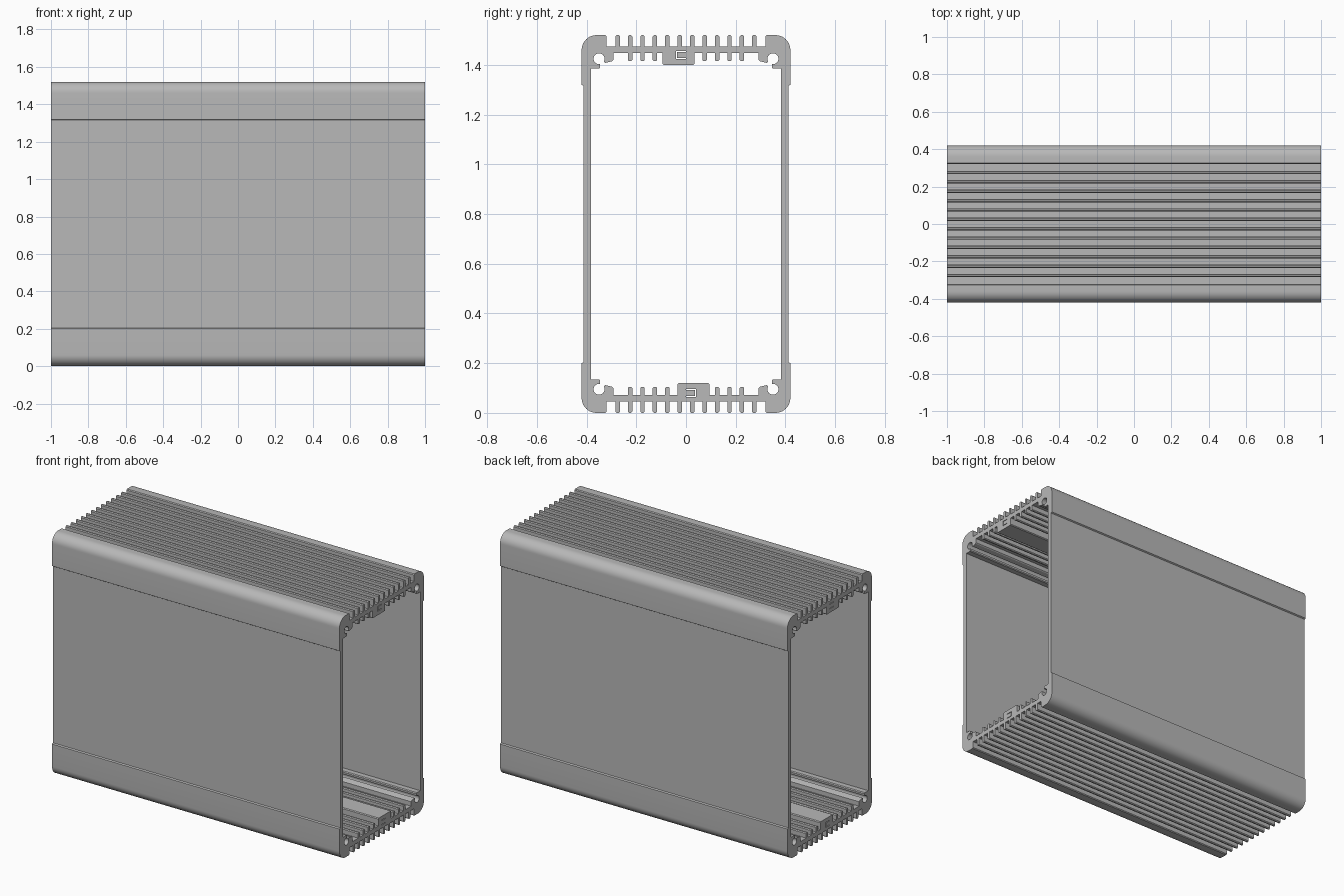
import bpy, bmesh
from math import radians, sin, cos

cube = bpy.data.objects.get("Cube")
if cube:
    bpy.data.objects.remove(cube, do_unlink=True)

HALF_H = 0.76      # half height of the section
PITCH = 0.05       # fin spacing
FIN = 0.009        # half width of a fin
WEB_OUT, WEB_IN = 0.715, 0.688


def arc(cx, cy, r, a0, a1, n):
    angles = [radians(a0 + (a1 - a0) * i / n) for i in range(n + 1)]
    return [(cx + r * cos(a), cy + r * sin(a)) for a in angles]


def fin(c, base, tip, half=FIN):
    # rib with eased tip corners, listed left to right
    e = 0.005
    inner = tip - e if tip > base else tip + e
    return [(c - half, base), (c - half, inner), (c - half + e, tip),
            (c + half - e, tip), (c + half, inner), (c + half, base)]


def mirror_x(pts):
    return [(-x, y) for x, y in reversed(pts)]


def mirror_y(pts):
    return [(x, -y) for x, y in reversed(pts)]


def turn(pts):
    return [(-x, -y) for x, y in pts]


# Outer outline: one quarter with cooling fins, rounded corner and side step
quarter = []
for i in range(6):
    quarter += fin(PITCH * (i + 0.5), WEB_OUT, HALF_H)
quarter += [(0.32, WEB_OUT), (0.32, 0.755), (0.325, HALF_H)]
quarter += arc(0.36, 0.70, 0.06, 90, 0, 10)
quarter += [(0.42, 0.56), (0.412, 0.555)]
outer = quarter + mirror_y(quarter) + turn(quarter) + mirror_x(quarter)

# Inner outline: open screw channels, short ribs and an offset block
corner = [(0.292, WEB_IN), (0.292, 0.66), (0.287 + 0.001, 0.655), (0.325, 0.648)]
corner[2] = (0.297, 0.655)
corner += arc(0.35, 0.665, 0.022, 212, -100, 20)
corner += [(0.345, 0.63), (0.35, 0.625), (0.383, 0.625)]
top = mirror_x(corner)
for i in (4, 3, 2):
    top += fin(-PITCH * (i + 0.5), WEB_IN, 0.655)
top += fin(-0.03, WEB_IN, 0.64, half=0.064)
for i in (1, 2, 3, 4):
    top += fin(PITCH * (i + 0.5), WEB_IN, 0.655)
top += corner
inner = top + turn(top)

# Narrow bracket shaped groove through each block
l, r, b, t, w = -0.04, 0.0, 0.664, 0.696, 0.004
slit = [(l, b), (r, b), (r, b + w), (l + w, b + w),
        (l + w, t - w), (r, t - w), (r, t), (l, t)]

# Extrude the filled section along the length
curve = bpy.data.curves.new("housing_section", "CURVE")
curve.dimensions = "2D"
curve.fill_mode = "BOTH"
curve.extrude = 1.0
for loop in (outer, inner, slit, turn(slit)):
    spline = curve.splines.new("POLY")
    spline.points.add(len(loop) - 1)
    for p, (x, y) in zip(spline.points, loop):
        p.co = (x, y, 0, 1)
    spline.use_cyclic_u = True
housing = bpy.data.objects.new("extruded_housing", curve)
bpy.context.collection.objects.link(housing)
housing.rotation_euler = (radians(90), 0, radians(90))
housing.location.z = HALF_H

bpy.ops.object.select_all(action="DESELECT")
housing.select_set(True)
bpy.context.view_layer.objects.active = housing
bpy.ops.object.convert(target="MESH")
housing = bpy.context.view_layer.objects.active
housing.name = "extruded_housing"

# Weld the caps to the walls and face everything outward
bm = bmesh.new()
bm.from_mesh(housing.data)
bmesh.ops.remove_doubles(bm, verts=bm.verts, dist=0.0001)
bmesh.ops.recalc_face_normals(bm, faces=bm.faces)
bm.to_mesh(housing.data)
bm.free()
bpy.ops.object.shade_smooth_by_angle(angle=radians(25))

# Plain aluminium grey
grey = bpy.data.materials.new("aluminium_grey")
grey.use_nodes = True
colour = (0.48, 0.48, 0.48, 1)
grey.diffuse_color = colour
grey.node_tree.nodes["Principled BSDF"].inputs["Base Color"].default_value = colour
housing.data.materials.clear()
housing.data.materials.append(grey)
